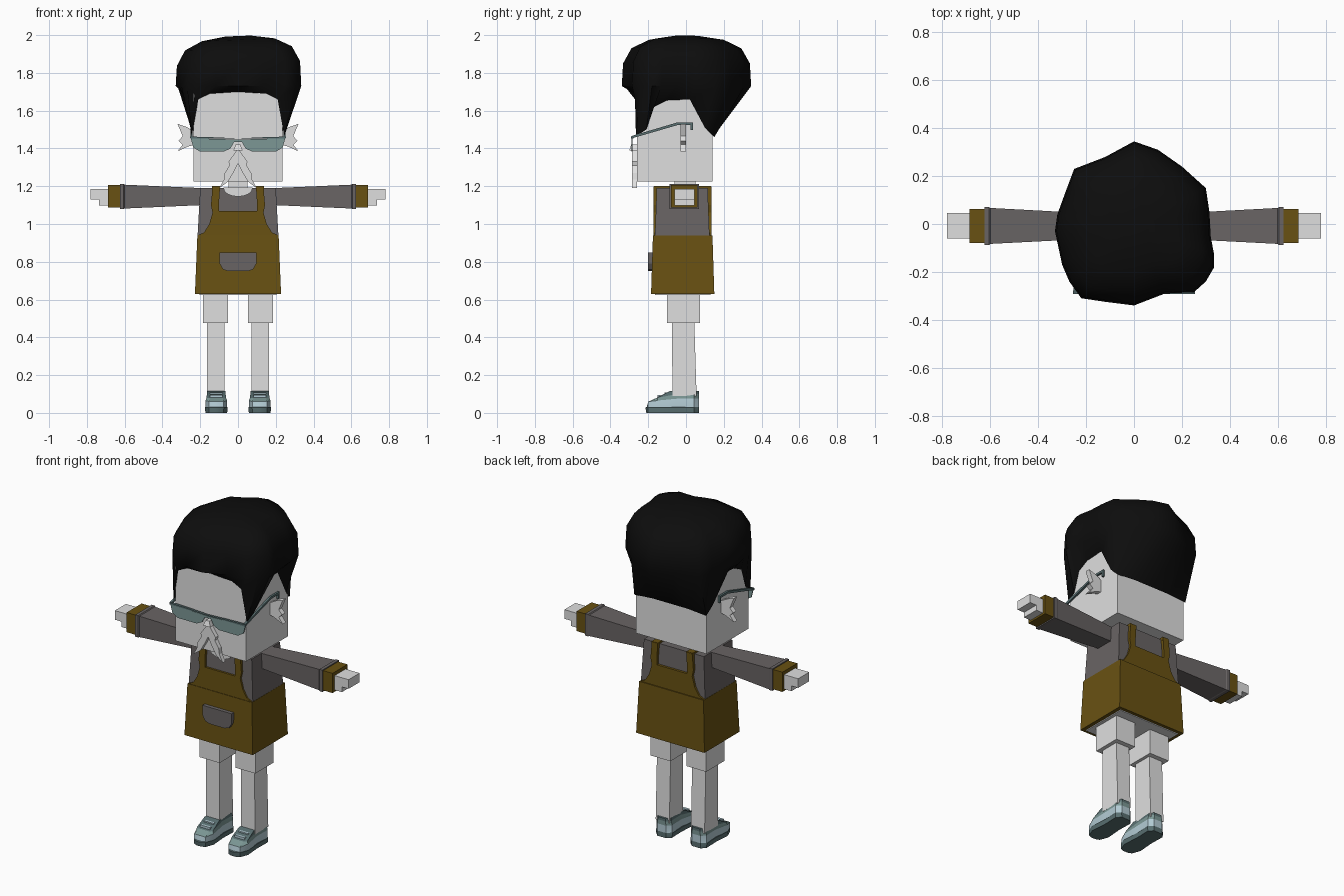
import bpy, bmesh, math

cube = bpy.data.objects.get("Cube")
if cube:
    bpy.data.objects.remove(cube, do_unlink=True)


def material(name, r, g, b):
    m = bpy.data.materials.new(name)
    m.use_nodes = True
    m.diffuse_color = (r, g, b, 1)
    m.node_tree.nodes["Principled BSDF"].inputs["Base Color"].default_value = (r, g, b, 1)
    return m


SKIN = material("pale_grey", .74, .74, .74)
HAIR = material("black", .004, .004, .004)
SHIRT = material("warm_grey", .14, .127, .127)
APRON = material("mustard_brown", .14, .083, .006)
LENS = material("lens_teal", .2, .31, .3)
DARK = material("dark_teal", .1, .16, .165)
SHOE = material("light_blue", .45, .6, .66)


def loft(name, rings, mats, caps=(True, True), smooth=None):
    """Join rings of equal point count; mats gives one material per band."""
    bm = bmesh.new()
    vs = [[bm.verts.new(p) for p in ring] for ring in rings]
    used = list(dict.fromkeys(mats))
    n = len(rings[0])
    for a, b, m in zip(vs, vs[1:], mats):
        for i in range(n):
            j = (i + 1) % n
            bm.faces.new((a[i], a[j], b[j], b[i])).material_index = used.index(m)
    for on, ring, m in zip(caps, (vs[0], vs[-1]), (mats[0], mats[-1])):
        if on:
            bm.faces.new(ring).material_index = used.index(m)
    bmesh.ops.recalc_face_normals(bm, faces=bm.faces)
    mesh = bpy.data.meshes.new(name)
    bm.to_mesh(mesh)
    bm.free()
    for m in used:
        mesh.materials.append(m)
    ob = bpy.data.objects.new(name, mesh)
    bpy.context.collection.objects.link(ob)
    if smooth:
        bpy.ops.object.select_all(action='DESELECT')
        ob.select_set(True)
        bpy.context.view_layer.objects.active = ob
        bpy.ops.object.shade_smooth_by_angle(angle=math.radians(smooth))
    return ob


def rect(x0, x1, y0, y1, z):
    return [(x0, y0, z), (x1, y0, z), (x1, y1, z), (x0, y1, z)]


def box(name, x, y, z, mat, x2=None, y2=None):
    """Box from ranges; x2 and y2 give a tapered top."""
    return loft(name, [rect(*x, *y, z[0]), rect(*(x2 or x), *(y2 or y), z[1])], [mat])


def plate(name, pts, y0, y1, mat, s=1):
    """Extrude an x-z outline along y."""
    return loft(name, [[(s * x, y, z) for x, z in pts] for y in (y0, y1)], [mat])


def mirrored(half):
    return half + [(-x, z) for x, z in reversed(half) if x]


def span(s, a, b):
    return tuple(sorted((s * a, s * b)))


# Head, neck and body
box("head", (-.235, .235), (-.26, .14), (1.225, 1.72), SKIN)
box("neck", (-.05, .05), (-.06, .05), (1.15, 1.23), SKIN)
box("shirt", (-.215, .215), (-.165, .125), (.92, 1.19), SHIRT, (-.2, .2), (-.155, .115))
box("apron_skirt", (-.228, .228), (-.185, .15), (.63, .94), APRON, (-.215, .215), (-.175, .14))
box("hips", (-.205, .205), (-.165, .13), (.625, .7), SKIN)
neckline = [(.078 * math.cos(a), 1.192 - .047 * math.sin(a))
            for a in [math.pi * i / 8 for i in range(9)]]
plate("neckline", neckline, -.168, -.15, SKIN)

# Apron bib with straps, front and back, and the pocket
bib = mirrored([(.214, .94), (.18, .955), (.152, 1.0), (.135, 1.06), (.143, 1.1),
                (.135, 1.198), (.095, 1.198), (.1, 1.12), (.1, 1.068)])
plate("front_bib", bib, -.172, -.15, APRON)
plate("back_bib", bib, .11, .134, APRON)
pocket = mirrored([(.098, .85), (.097, .79), (.08, .76), (.05, .75)])
plate("pocket", pocket, -.2, -.17, SHIRT)

# Nose and moustache
box("nose", (-.024, .024), (-.3, -.26), (1.39, 1.42), SKIN, (-.012, .012), (-.29, -.26))
moustache = mirrored([(0, 1.4), (.025, 1.365), (.05, 1.33), (.045, 1.31), (.07, 1.27),
                      (.075, 1.235), (.098, 1.19), (.052, 1.225), (.02, 1.28), (0, 1.32)])
plate("moustache", moustache, -.285, -.26, SKIN)

# Glasses front
lens = [(0, 1.435), (.02, 1.435), (.04, 1.4), (.075, 1.383), (.2, 1.383),
        (.237, 1.405), (.25, 1.455), (.12, 1.45), (0, 1.447)]
bar = mirrored([(.252, 1.452), (.254, 1.463), (.12, 1.459), (0, 1.453), (0, 1.445)][:4])
plate("glasses_bar", [(x, z) for x, z in bar], -.292, -.278, DARK)

ear = [(.23, 1.42), (.265, 1.41), (.32, 1.385), (.293, 1.42), (.315, 1.44),
       (.293, 1.465), (.32, 1.53), (.275, 1.515), (.23, 1.49)]
temple = [(-.288, 1.453), (-.04, 1.525), (.025, 1.525), (.025, 1.498),
          (.037, 1.498), (.037, 1.538), (-.045, 1.538), (-.288, 1.466)]
shoe_plan = [(-.04, -.2), (-.015, -.215), (.015, -.215), (.04, -.2), (.06, -.15),
             (.052, -.05), (.055, .045), (.03, .07), (-.03, .07), (-.055, .045),
             (-.052, -.05), (-.06, -.15)]


def shoe_ring(s, z, scale, front, slope=0):
    """Plan outline with a shortened toe; slope lowers the toe."""
    ring = []
    for x, y in shoe_plan:
        y = max(y, front)
        ring.append((s * .115 + x * scale, y * (.97 if y > 0 else 1), z + slope * min(y + .07, 0)))
    return ring


for s, side in ((1, "left"), (-1, "right")):
    # Face parts on each side
    plate(side + "_lens", lens, -.288, -.282, LENS, s)
    plate(side + "_ear", ear, -.03, 0, SKIN, s)
    loft(side + "_temple", [[(s * x, y, z) for y, z in temple] for x in (.24, .252)], [DARK])
    # Straps over the shoulders
    box(side + "_strap", span(s, .095, .137), (-.17, .132), (1.18, 1.2), APRON)

    # Arm, cuff and hand
    profile = [(.19, -.062, .045, 1.1, 1.19), (.6, -.083, .067, 1.082, 1.208),
               (.605, -.088, .07, 1.08, 1.212), (.625, -.088, .07, 1.08, 1.212)]
    loft(side + "_sleeve", [[(s * x, a, c), (s * x, b, c), (s * x, b, d), (s * x, a, d)]
                            for x, a, b, c, d in profile], [SHIRT] * 3)
    box(side + "_cuff", span(s, .62, .687), (-.08, .062), (1.087, 1.206), APRON)
    box(side + "_hand", span(s, .68, .78), (-.06, .045), (1.13, 1.185), SKIN)
    box(side + "_palm", span(s, .68, .735), (-.06, .045), (1.098, 1.135), SKIN)

    # Leg
    box(side + "_trouser", span(s, .053, .186), (-.1, .073), (.475, .66), SKIN)
    box(side + "_shin", span(s, .072, .163), (-.072, .056), (.09, .48), SKIN,
        y2=(-.074, .044))

    # Shoe: sole, side band, upper and collar
    loft(side + "_shoe", [
        shoe_ring(s, 0, .96, -.21), shoe_ring(s, .028, 1, -.215),
        shoe_ring(s, .031, .96, -.208), shoe_ring(s, .075, .95, -.2, .12),
        shoe_ring(s, .1, .86, -.16, .25), shoe_ring(s, .116, .8, -.085)],
        [DARK, DARK, SHOE, LENS, DARK], smooth=30)
    for i in range(2):
        y = -.15 + i * .035
        box(f"{side}_lace_{i + 1}", (s * .115 - .032, s * .115 + .032), (y, y + .015),
            (.07, .096 + i * .012), SHOE)

# Hair: hairline hugging the head, swelling into an uneven mop
hairline = [(0, -.27, 1.7), (.15, -.27, 1.69), (.21, -.27, 1.66), (.245, -.265, 1.465),
            (.25, -.21, 1.5), (.25, -.17, 1.62), (.25, -.1, 1.655), (.25, .02, 1.66),
            (.25, .1, 1.51), (.24, .15, 1.46), (.12, .15, 1.47), (0, .15, 1.47)]
hairline += [(-x, y, z) for x, y, z in hairline[-2:0:-1]]
crown = [(0, -.34), (.13, -.29), (.25, -.285), (.3, -.24), (.335, -.18), (.335, -.13),
         (.32, -.05), (.315, .05), (.3, .15), (.2, .24), (.1, .31), (0, .345),
         (-.12, .28), (-.25, .23), (-.28, .15), (-.32, .04), (-.33, -.03), (-.315, -.1),
         (-.3, -.17), (-.27, -.24), (-.22, -.31), (-.12, -.325)]
rings = [hairline]
for z, k in ((1.73, 1), (1.85, .98), (1.93, .85), (1.975, .58), (1.995, .2)):
    rings.append([(x * k, y * k, z + .04 * x * (z > 1.8) * k) for x, y in crown])
loft("hair", rings, [HAIR] * 5, caps=(False, True), smooth=50)
